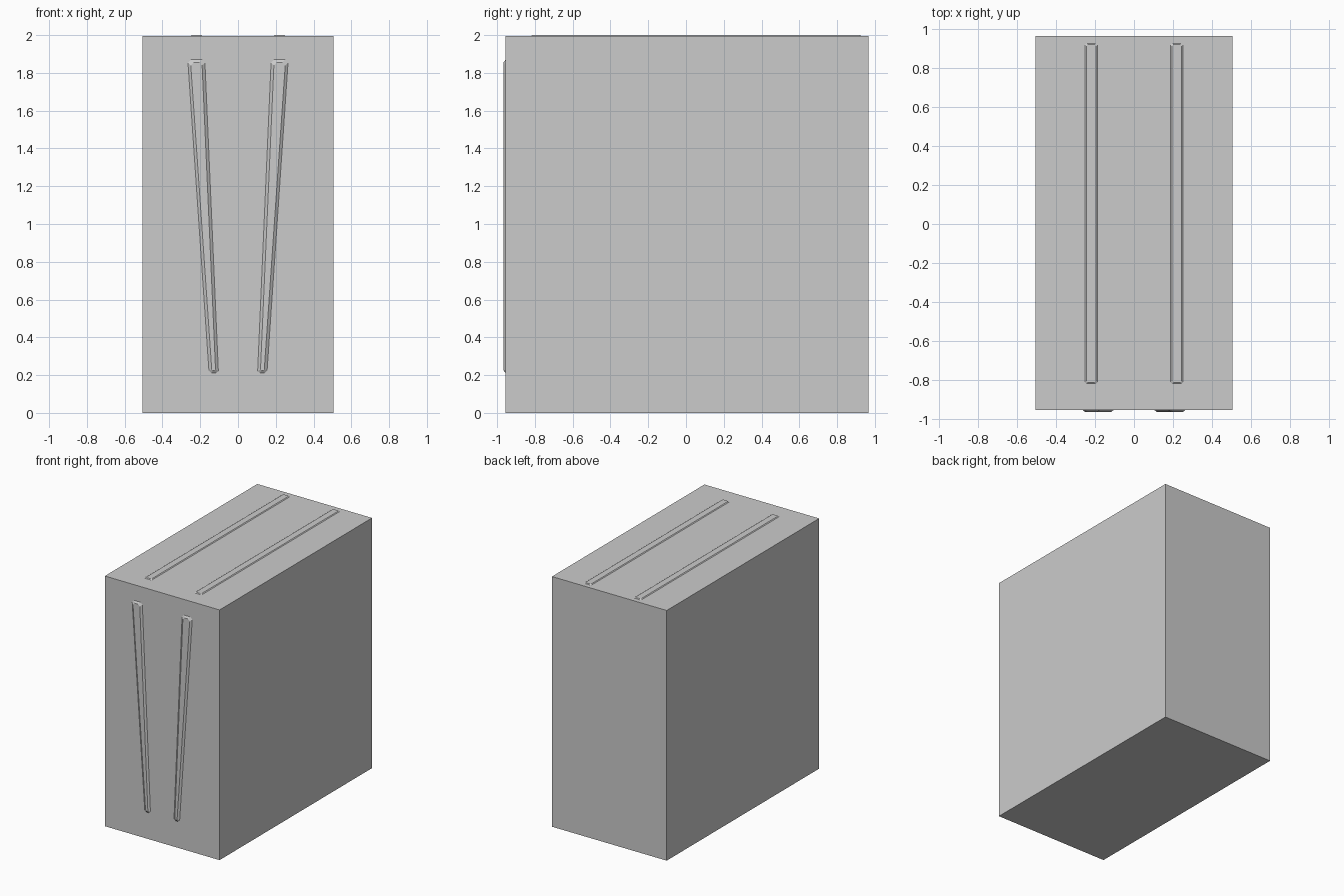
import bpy, bmesh

if "Cube" in bpy.data.objects:
    bpy.data.objects.remove(bpy.data.objects["Cube"])

FRONT, BACK, TOP, HALF_W = -0.955, 0.966, 1.995, 0.506


def make_object(name, bm):
    bmesh.ops.recalc_face_normals(bm, faces=bm.faces)
    mesh = bpy.data.meshes.new(name)
    bm.to_mesh(mesh)
    bm.free()
    obj = bpy.data.objects.new(name, mesh)
    bpy.context.collection.objects.link(obj)
    return obj


def outline(low, high, inset, chamfer):
    """Chamfered, tapered strip; each end is (centre, position, half width)."""
    (c0, v0, h0), (c1, v1, h1) = low, high
    v0, v1, h0, h1 = v0 + inset, v1 - inset, h0 - inset, h1 - inset
    k0, k1 = min(chamfer, h0 * 0.5), min(chamfer, h1 * 0.5)
    return [(c0 - h0 + k0, v0), (c0 + h0 - k0, v0), (c0 + h0, v0 + k0),
            (c1 + h1, v1 - k1), (c1 + h1 - k1, v1), (c1 - h1 + k1, v1),
            (c1 - h1, v1 - k1), (c0 - h0, v0 + k0)]


def rib(name, low, high, inset, chamfer, height, place):
    bm = bmesh.new()
    # loops: sunk into the body, at the surface, raised and inset
    loops = [[bm.verts.new(place(u, v, d)) for u, v in outline(low, high, i, chamfer)]
             for d, i in ((-0.01, 0), (0, 0), (height, inset))]
    for a, b in zip(loops, loops[1:]):
        for i in range(8):
            j = (i + 1) % 8
            bm.faces.new((a[i], a[j], b[j], b[i]))
    bm.faces.new(loops[0])
    bm.faces.new(loops[-1])
    return make_object(name, bm)


# Main block
bm = bmesh.new()
bmesh.ops.create_cube(bm, size=1)
bmesh.ops.scale(bm, vec=(2 * HALF_W, BACK - FRONT, TOP), verts=bm.verts)
bmesh.ops.translate(bm, vec=(0, (FRONT + BACK) / 2, TOP / 2), verts=bm.verts)
make_object("body", bm)

# Mirrored pairs of raised ribs on the front and the top
for side, s in (("left", -1), ("right", 1)):
    rib(f"front_rib_{side}", (s * 0.129, 0.21, 0.025), (s * 0.220, 1.87, 0.045),
        0.015, 0.016, 0.011, lambda u, v, d: (u, FRONT - d, v))
    rib(f"top_rib_{side}", (s * 0.220, -0.82, 0.032), (s * 0.220, 0.928, 0.032),
        0.007, 0.007, 0.005, lambda u, v, d: (u, v, TOP + d))
